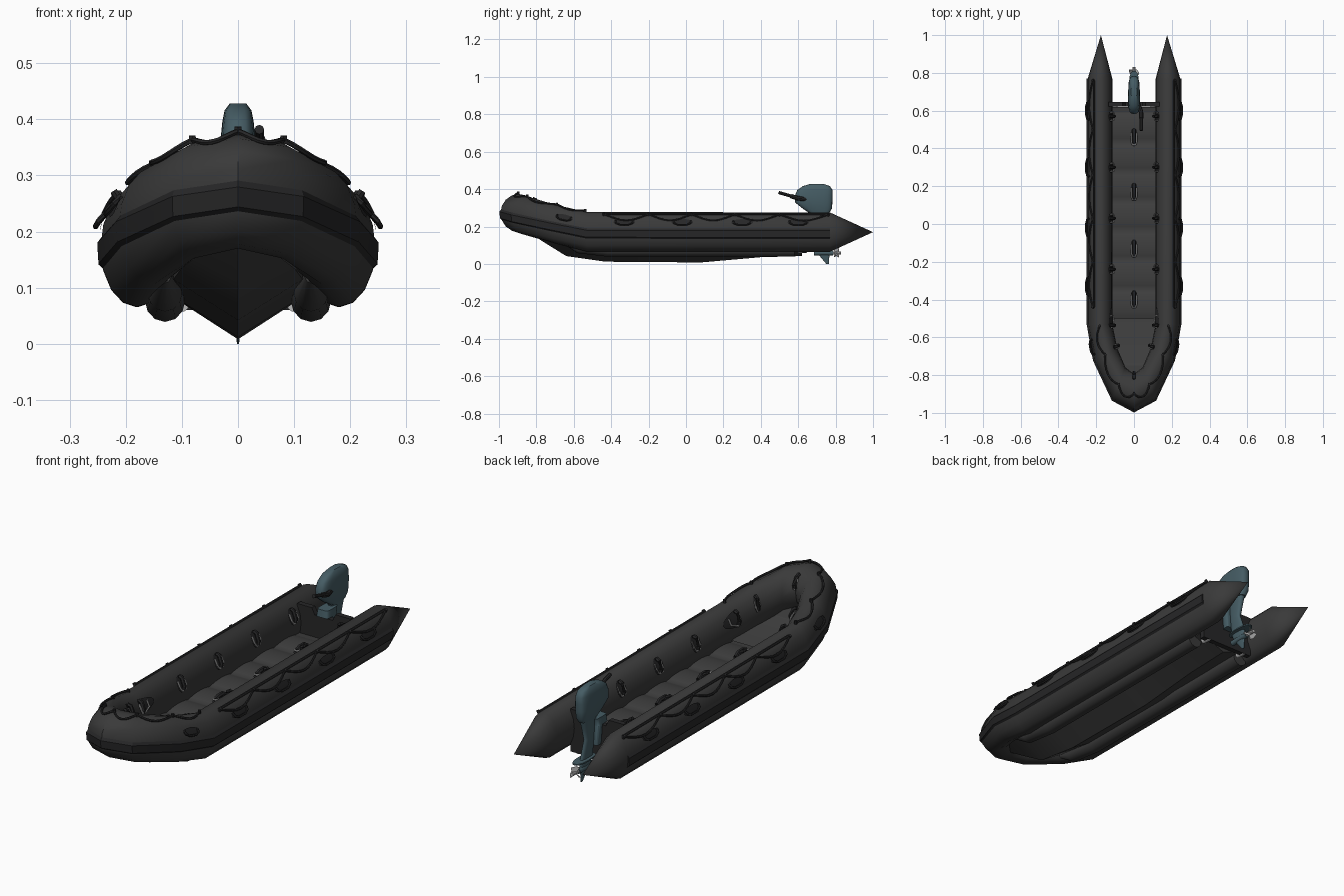
import bpy, bmesh, math
from mathutils import Vector, Matrix

if "Cube" in bpy.data.objects:
    bpy.data.objects.remove(bpy.data.objects["Cube"])

def mat(name, r, g, b):
    m = bpy.data.materials.new(name)
    m.diffuse_color = (r, g, b, 1)
    m.use_nodes = True
    m.node_tree.nodes["Principled BSDF"].inputs["Base Color"].default_value = m.diffuse_color
    return m

RUBBER = mat("charcoal rubber", .042, .042, .042)
TRIM = mat("black trim", .02, .02, .021)
FLOOR = mat("dark grey floor", .05, .05, .05)
TEAL = mat("slate teal", .06, .108, .128)
METAL = mat("light grey metal", .5, .5, .5)

def finish(name, bm, m, angle=40):
    bmesh.ops.remove_doubles(bm, verts=bm.verts, dist=1e-5)
    bmesh.ops.recalc_face_normals(bm, faces=bm.faces)
    me = bpy.data.meshes.new(name)
    bm.to_mesh(me)
    bm.free()
    ob = bpy.data.objects.new(name, me)
    bpy.context.collection.objects.link(ob)
    me.materials.append(m)
    bpy.context.view_layer.objects.active = ob
    ob.select_set(True)
    bpy.ops.object.shade_smooth_by_angle(angle=math.radians(angle))
    ob.select_set(False)
    return ob

def add_loft(bm, rings, closed=True, cap=True):
    vs = [[bm.verts.new(p) for p in r] for r in rings]
    n = len(vs[0])
    for a, b in zip(vs, vs[1:]):
        for i in range(n if closed else n - 1):
            j = (i + 1) % n
            bm.faces.new((a[i], a[j], b[j], b[i]))
    if cap:
        bm.faces.new(vs[0])
        bm.faces.new(vs[-1])

def loft(name, rings, m, closed=True, cap=True, angle=40):
    bm = bmesh.new()
    add_loft(bm, rings, closed, cap)
    return finish(name, bm, m, angle)

def add_pipe(bm, pts, r, n=6):
    pts = [Vector(p) for p in pts]
    rings = []
    for i, p in enumerate(pts):
        d = (pts[min(i + 1, len(pts) - 1)] - pts[max(i - 1, 0)]).normalized()
        up = Vector((0, 0, 1)) if abs(d.z) < .9 else Vector((1, 0, 0))
        a = d.cross(up).normalized()
        b = d.cross(a)
        rings.append([p + r * (a * math.cos(t) + b * math.sin(t))
                      for t in (math.tau * k / n for k in range(n))])
    add_loft(bm, rings)

# Buoyancy tube: outer xy, inner xy, centre height, half height, bow to stern
R = [(0, -.992, 0, -.795, .272, .102), (.115, -.93, .045, -.76, .255, .103),
     (.212, -.72, .088, -.66, .21, .104), (.245, -.53, .115, -.53, .172, .106),
     (.245, .77, .115, .77, .17, .105)]

def P(s, u, a, off=0):
    "point on the tube: side, station, angle in degrees, distance off the skin"
    i = min(int(u), 3)
    xo, yo, xi, yi, zc, rz = [p + (q - p) * (u - i) for p, q in zip(R[i], R[i + 1])]
    c, h = Vector(((xo + xi) / 2, (yo + yi) / 2, zc)), Vector(((xo - xi) / 2, (yo - yi) / 2, 0))
    t = math.radians(a)
    p = c + h * math.cos(t) * (1 + off / h.length) + Vector((0, 0, (rz + off) * math.sin(t)))
    return Vector((s * p.x, p.y, p.z))

def U(y):
    return 3 + (y + .53) / 1.3

def around(s, u):
    return [P(s, u, 22.5 * k) for k in range(16)]

STATIONS = [(-1, k) for k in (4, 3, 2, 1)] + [(1, k) for k in (0, 1, 2, 3, 4)]
loft("buoyancy_tube", [[(-.175, 1, .17)] * 16] + [around(s, u) for s, u in STATIONS]
     + [[(.175, 1, .17)] * 16], RUBBER, cap=False, angle=50)

# Rubbing strake around the outside
loft("rub_strake", [[P(s, u, a, o) for a, o in ((-22, -.002), (-15, .006), (4, .006), (11, -.002))]
                    for s, u in STATIONS], TRIM, angle=30)

# V-shaped hull: y, keel height, half width, chine height, top height
HULL = [(-.86, .18, .03, .21, .22), (-.75, .11, .085, .155, .17), (-.64, .042, .115, .115, .13),
        (-.43, .012, .13, .094, .125), (.08, .008, .13, .092, .125),
        (.4, .036, .13, .092, .125), (.62, .042, .13, .092, .125)]
loft("hull", [[(-w, y, t), (-w, y, c), (0, y, k), (w, y, c), (w, y, t)]
              for y, k, w, c, t in HULL], RUBBER, angle=25)

# Padded floor in seven sections
rows = [.59 - 1.09 * i / 56 for i in range(57)]
loft("floor", [[(x, y, .126 + .012 * abs(math.sin(math.pi * i / 8)) ** .7)
                for x in (-.13, -.06, 0, .06, .13)] for i, y in enumerate(rows)],
     FLOOR, closed=False, cap=False, angle=35)
loft("bow_floor", [[(-.125, -.5, .135), (.125, -.5, .135)], [(-.1, -.68, .15), (.1, -.68, .15)],
                   [(-.05, -.82, .19), (.05, -.82, .19)]], FLOOR, closed=False, cap=False)

# Bottom runners with drain valves
for s, side in ((-1, "left"), (1, "right")):
    def runner(y, k, z):
        return [(s * (.13 + .036 * k * math.cos(t)), y, z + .038 * k * math.sin(t))
                for t in (math.tau * i / 12 for i in range(12))]
    loft(side + "_runner", [runner(-.66, .3, .12), runner(-.58, .85, .09),
                            runner(-.42, 1, .077), runner(.58, 1, .077)], RUBBER)
    bm = bmesh.new()
    add_pipe(bm, [(s * .1, .6, .07), (s * .1, .645, .07)], .013, 10)
    finish(side + "_drain_valve", bm, METAL)

# Transom board with a motor notch
prof = [(-.135, .06), (-.135, .255), (-.06, .255), (-.045, .225), (.045, .225),
        (.06, .255), (.135, .255), (.135, .06)]
loft("transom", [[(x, y, z) for x, z in prof] for y in (.622, .646)], TRIM)

# Grab ropes: scalloped side lines, rails and bow line
ropes, nubs = bmesh.new(), bmesh.new()
def scallop(s, us, top, sag, n=8):
    pts = []
    for u0, u1 in zip(us, us[1:]):
        for k in range(n):
            f = k / n
            pts.append(P(s, u0 + (u1 - u0) * f, top - sag * math.sin(math.pi * f), .005))
    add_pipe(ropes, pts + [P(s, us[-1], top, .005)], .005)
for s in (-1, 1):
    side_us = [U(y) for y in (-.44, -.2, .03, .26, .5, .76)]
    bow_us = [0, 1, 2, 2.95]
    scallop(s, side_us, 58, 24)
    scallop(s, bow_us, 88, 25)
    add_pipe(ropes, [P(s, U(-.44), 62, .003), P(s, U(.76), 62, .003)], .006)
    for u, a in [(u, 58) for u in side_us] + [(u, 88) for u in bow_us]:
        add_pipe(nubs, [P(s, u, a, -.002), P(s, u, a, .013)], .007)
finish("grab_ropes", ropes, TRIM)
finish("rope_fittings", nubs, TRIM)

# Carry handles: oval patch, metal loop and grip
patches, loops, grips = bmesh.new(), bmesh.new(), bmesh.new()
def oval(f, n=16):
    add = [patches.verts.new(f(math.cos(t), math.sin(t))) for t in
           (math.tau * k / n for k in range(n))]
    mid = patches.verts.new(f(0, 0))
    for k in range(n):
        patches.faces.new((add[k], add[(k + 1) % n], mid))

for s in (-1, 1):
    # inner wall handles
    for u in [U(y) for y in (.57, .3, .03, -.24)] + [2.95, 2.1, 0]:
        if u == 0 and s < 0:
            continue
        d = .024 if u > 3 else .12
        ss = lambda k, u=u: (-s if u + k < 0 else s)
        Q = lambda k, a, o: P(ss(k), abs(u + k), a, o)
        oval(lambda c, q: Q(c * d, 152 + 22 * q, .004))
        add_pipe(loops, [Q(c * d * .7, 152 + q, o) for c, q, o in
                 ((-1, -8, .006), (-1, 8, .01), (-.6, 17, .012), (.6, 17, .012), (1, 8, .01), (1, -8, .006))], .004)
        add_pipe(grips, [Q(0, a, o) for a, o in ((134, .008), (142, .016), (160, .016), (168, .008))], .009)
    # outer side handles
    for u in [U(y) for y in (-.33, -.02, .3, .6)] + [2.35]:
        d = .045 if u > 3 else .25
        oval(lambda c, q: P(s, u + c * d, 28 + 11 * q, .004))
        add_pipe(grips, [P(s, u + c * d, a, o) for c, a, o in
                 ((-.8, 34, .003), (-.75, 24, .01), (-.4, 19, .013), (.4, 19, .013), (.75, 24, .01), (.8, 34, .003))], .005)
# floor handles
for y in (.46, .17, -.13, -.4):
    oval(lambda c, q: (.02 * c, y + .05 * q, .141))
    add_pipe(loops, [(x, y + v, z) for x, v, z in ((-.015, .02, .141), (-.015, -.02, .15), (-.008, -.042, .152),
             (.008, -.042, .152), (.015, -.02, .15), (.015, .02, .141))], .004)
    add_pipe(grips, [(0, y - .035, .15), (0, y - .015, .158), (0, y + .02, .158), (0, y + .04, .145)], .01)
finish("handle_patches", patches, TRIM)
finish("handle_loops", loops, METAL)
finish("handle_grips", grips, TRIM)

# Outboard motor from stacked rounded sections: z, y start, y end, half width
def stack(name, secs, m, e=.6, angle=45):
    def sec(z, y0, y1, w, n=20):
        f = lambda v: math.copysign(abs(v) ** e, v)
        return [(w * f(math.cos(t)), (y0 + y1) / 2 + (y1 - y0) / 2 * f(math.sin(t)), z)
                for t in (math.tau * k / n for k in range(n))]
    return loft(name, [sec(*q) for q in secs], m, angle=angle)

stack("motor_cowl", [(.272, .66, .765, .02), (.295, .625, .78, .026), (.33, .582, .783, .031),
                     (.365, .582, .784, .031), (.395, .595, .783, .028), (.416, .625, .77, .024),
                     (.428, .665, .735, .015)], TEAL)
stack("motor_leg", [(.275, .66, .76, .02), (.24, .67, .75, .017), (.18, .675, .735, .013),
                    (.1, .68, .765, .011), (.06, .70, .77, .009), (.03, .725, .765, .004),
                    (0, .75, .765, .002)], TEAL, .8)
stack("cavitation_plate", [(.094, .67, .81, .026), (.1, .67, .81, .026)], TEAL, .8)
bm = bmesh.new()
add_pipe(bm, [(0, .685, .058), (0, .7, .058), (0, .785, .058)], .013, 10)
finish("gearcase", bm, TEAL)
stack("clamp_bracket", [(.14, .645, .68, .025), (.23, .645, .68, .032), (.232, .605, .68, .032),
                        (.265, .61, .69, .028)], TEAL, .4)
bm = bmesh.new()
add_pipe(bm, [(.02, .64, .345), (.037, .595, .352), (.038, .56, .363)], .012, 8)
add_pipe(bm, [(.038, .565, .362), (.038, .495, .382)], .0085, 8)
finish("tiller", bm, TRIM)

# Propeller
bm = bmesh.new()
add_pipe(bm, [(0, .78, .058), (0, .83, .058)], .008, 10)
for k in range(3):
    rot = Matrix.Rotation(math.tau * k / 3, 3, 'Y')
    blade = [(-.006, -.008, .006), (-.014, -.014, .02), (-.004, -.006, .029),
             (.012, .012, .025), (.008, .01, .006)]
    add_loft(bm, [[rot @ Vector((x, y + o, z)) + Vector((0, .803, .058)) for x, y, z in blade]
                  for o in (0, .004)])
finish("propeller", bm, METAL, 30)
